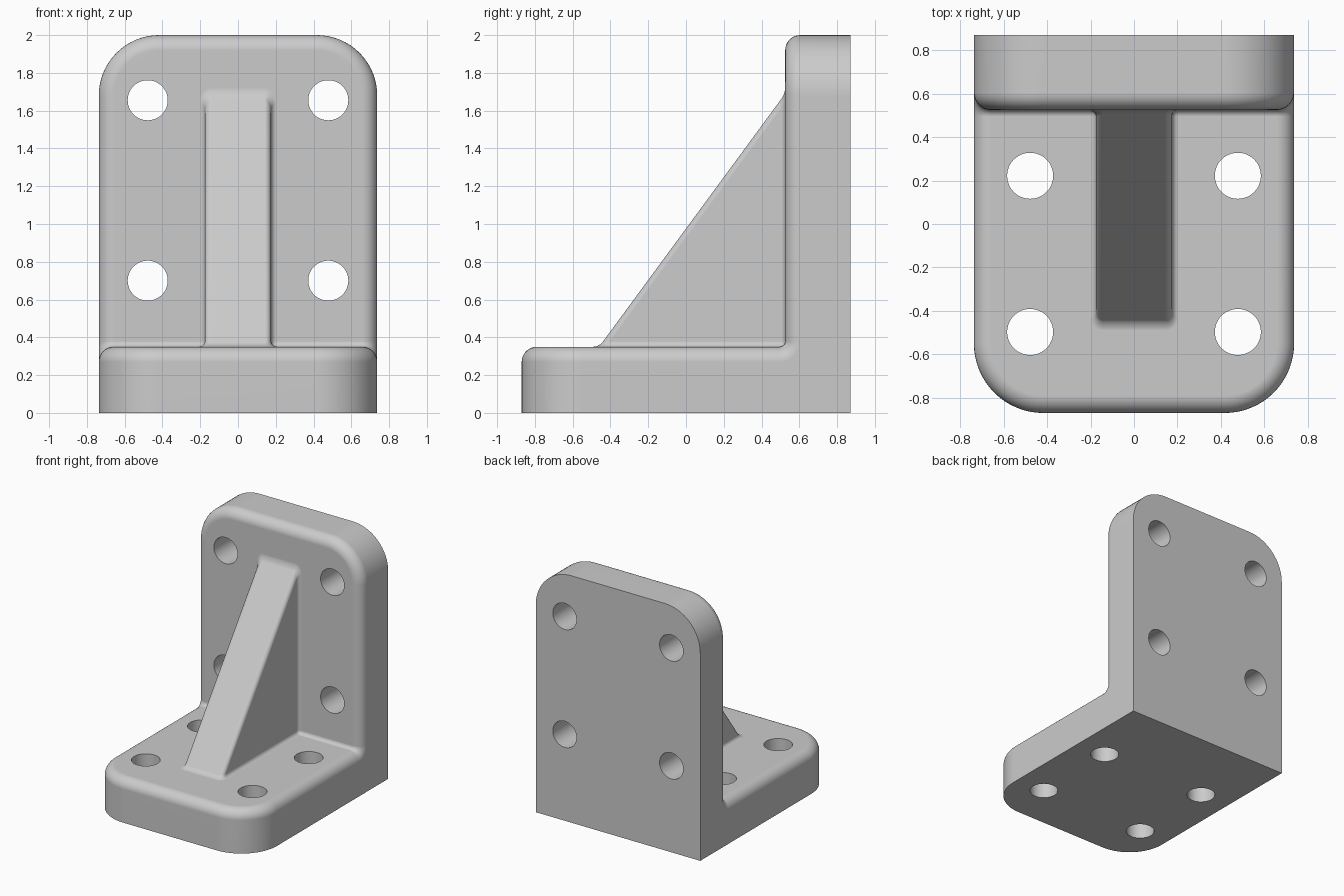
import bpy, bmesh, math
from mathutils import Matrix

HALF_W, HALF_D, HEIGHT = 0.737, 0.87, 2.0
BASE_T, WALL_Y = 0.35, 0.525
CORNER_R, EDGE_R, FILLET_R = 0.32, 0.08, 0.03
HOLE_R, HOLE_X = 0.106, 0.478

if "Cube" in bpy.data.objects:
    bpy.data.objects.remove(bpy.data.objects["Cube"])

steel = bpy.data.materials.new("plain grey")
steel.use_nodes = True
grey = (0.6, 0.6, 0.6, 1)
steel.diffuse_color = grey
steel.node_tree.nodes["Principled BSDF"].inputs["Base Color"].default_value = grey


def prism(profile, half_width):
    """Extrude a side profile of (y, z) points across x."""
    bm = bmesh.new()
    face = bm.faces.new([bm.verts.new((-half_width, y, z)) for y, z in profile])
    out = bmesh.ops.extrude_face_region(bm, geom=[face])
    verts = [v for v in out["geom"] if isinstance(v, bmesh.types.BMVert)]
    bmesh.ops.translate(bm, verts=verts, vec=(2 * half_width, 0, 0))
    bmesh.ops.recalc_face_normals(bm, faces=bm.faces)
    return bm


def round_edges(bm, rule, radius, segments):
    edges = [e for e in bm.edges if rule(e)]
    bmesh.ops.bevel(bm, geom=edges, offset=radius, offset_type='OFFSET',
                    segments=segments, profile=0.5, affect='EDGES',
                    clamp_overlap=False)
    bmesh.ops.remove_doubles(bm, verts=bm.verts, dist=0.00005)
    bmesh.ops.recalc_face_normals(bm, faces=bm.faces)


def make_object(name, bm):
    mesh = bpy.data.meshes.new(name)
    bm.to_mesh(mesh)
    bm.free()
    obj = bpy.data.objects.new(name, mesh)
    bpy.context.collection.objects.link(obj)
    mesh.materials.append(steel)
    return obj


def combine(target, tool, operation):
    """Apply a boolean to the target and discard the tool."""
    mod = target.modifiers.new(operation, 'BOOLEAN')
    mod.operation, mod.object, mod.solver = operation, tool, 'EXACT'
    bpy.context.view_layer.objects.active = target
    bpy.ops.object.modifier_apply(modifier=mod.name)
    bpy.data.objects.remove(tool)


def middle(e):
    return (e.verts[0].co + e.verts[1].co) / 2


def along(e, axis):
    d = e.verts[1].co - e.verts[0].co
    return abs(d[axis]) > 0.99 * d.length


# L-shaped body with rounded outer corners
body = prism([(-HALF_D, 0), (HALF_D, 0), (HALF_D, HEIGHT), (WALL_Y, HEIGHT),
              (WALL_Y, BASE_T), (-HALF_D, BASE_T)], HALF_W)
round_edges(body, lambda e: (along(e, 2) and middle(e).y < -HALF_D + 0.01)
            or (along(e, 1) and middle(e).z > HEIGHT - 0.01), CORNER_R, 16)
bracket = make_object("angle_bracket", body)

# Sloping rib, sunk into both plates, with softened long edges
rib = prism([(-0.57, 0.2), (0.7, 0.2), (0.7, 1.928)], 0.175)
round_edges(rib, lambda e: not along(e, 0) and not along(e, 1)
            and not along(e, 2), FILLET_R, 5)
combine(bracket, make_object("rib", rib), 'UNION')

# Fillets in the inner corners, then the rounded inner rim
bm = bmesh.new()
bm.from_mesh(bracket.data)
bmesh.ops.remove_doubles(bm, verts=bm.verts, dist=0.00005)
bmesh.ops.dissolve_limit(bm, angle_limit=0.005, verts=bm.verts, edges=bm.edges)
bmesh.ops.recalc_face_normals(bm, faces=bm.faces)
round_edges(bm, lambda e: e.is_manifold and not e.is_convex
            and e.calc_face_angle(0) > 0.3, FILLET_R, 5)
round_edges(bm, lambda e: e.is_manifold and e.is_convex
            and e.calc_face_angle(0) > 1.2
            and middle(e).y < HALF_D - 0.01 and middle(e).z > 0.01, EDGE_R, 8)
bm.to_mesh(bracket.data)
bm.free()

# Bolt holes through both plates
holes = bmesh.new()
turn = Matrix.Rotation(math.pi / 2, 4, 'X')
for x in (-HOLE_X, HOLE_X):
    for y in (-0.497, 0.222):
        bmesh.ops.create_cone(holes, cap_ends=True, segments=48, radius1=HOLE_R,
                              radius2=HOLE_R, depth=0.6,
                              matrix=Matrix.Translation((x, y, 0.17)))
    for z in (0.7, 1.655):
        bmesh.ops.create_cone(holes, cap_ends=True, segments=48, radius1=HOLE_R,
                              radius2=HOLE_R, depth=0.6,
                              matrix=Matrix.Translation((x, 0.7, z)) @ turn)
cutter = make_object("hole_cutter", holes)
cutter.hide_render = True
combine(bracket, cutter, 'DIFFERENCE')

# Smooth rounds with crisp edges
bpy.ops.object.select_all(action='DESELECT')
bracket.select_set(True)
bpy.context.view_layer.objects.active = bracket
bpy.ops.object.shade_smooth_by_angle(angle=math.radians(35))
normals = bracket.modifiers.new("even_shading", 'WEIGHTED_NORMAL')
normals.keep_sharp = True
